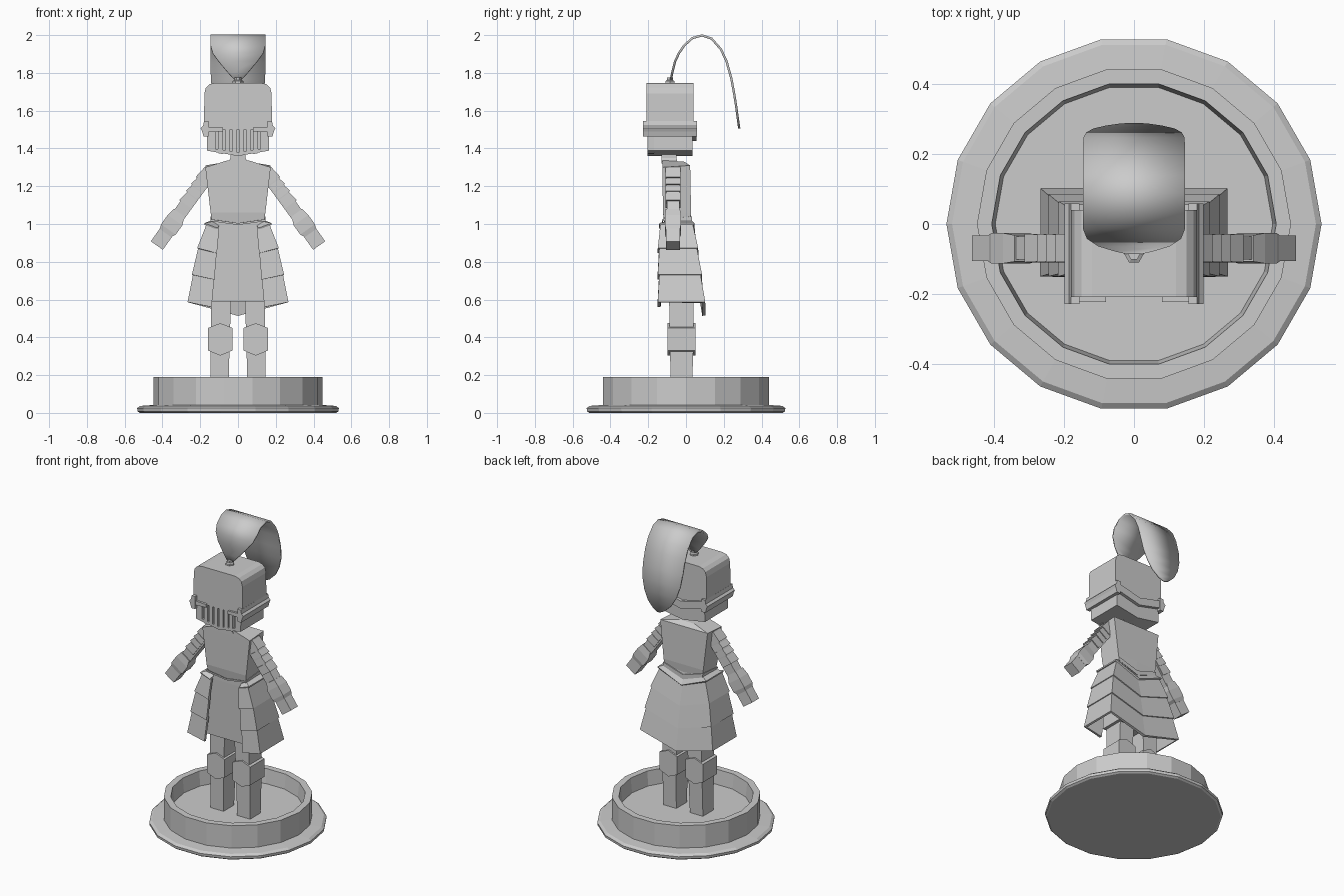
import bpy, bmesh, math
from mathutils import Vector


def finish(name, bm, mirror=False, thick=0):
    bmesh.ops.recalc_face_normals(bm, faces=bm.faces)
    me = bpy.data.meshes.new(name)
    bm.to_mesh(me)
    bm.free()
    ob = bpy.data.objects.new(name, me)
    bpy.context.collection.objects.link(ob)
    if mirror:
        m = ob.modifiers.new("mirror", 'MIRROR')
        m.use_clip = True
    if thick:
        s = ob.modifiers.new("thickness", 'SOLIDIFY')
        s.thickness = thick
        s.offset = 0
    return ob


def loft(name, rings, mirror=False, closed=True, thick=0):
    """Skin a list of point rings; closed rings get end caps."""
    bm = bmesh.new()
    vs = [[bm.verts.new(p) for p in r] for r in rings]
    n = len(rings[0])
    for a, b in zip(vs, vs[1:]):
        for i in range(n if closed else n - 1):
            j = (i + 1) % n
            bm.faces.new((a[i], a[j], b[j], b[i]))
    if closed:
        bm.faces.new(vs[0])
        bm.faces.new(vs[-1])
    return finish(name, bm, mirror, thick)


def tower(name, secs, mirror=False):
    """Stacked rectangles: (z, x0, x1, y0, y1)."""
    return loft(name, [[(x0, y0, z), (x1, y0, z), (x1, y1, z), (x0, y1, z)]
                       for z, x0, x1, y0, y1 in secs], mirror)


def prism(name, pts, y0, y1, mirror=False):
    """Outline in x/z pushed along y."""
    return loft(name, [[(x, y, z) for x, z in pts] for y in (y0, y1)], mirror)


def turned(name, prof, n, cy=0.0):
    return loft(name, [[(r * math.cos(2 * math.pi * i / n),
                         cy + r * math.sin(2 * math.pi * i / n), z)
                        for i in range(n)] for r, z in prof])


# dish-shaped stand
turned("stand", [(.52, 0), (.532, .008), (.534, .025), (.518, .037), (.447, .042),
                 (.447, .19), (.405, .19), (.395, .095)], 18)

# legs and knee guards
tower("leg", [(.09, .05, .145, -.08, .03), (.36, .045, .145, -.085, .04),
              (.64, .035, .14, -.09, .04)], True)
prism("knee_guard", [(.03, .33), (.094, .303), (.158, .33), (.158, .45),
                     (.094, .475), (.03, .45)], -.098, .05, True)

# hips under the coat
tower("hips", [(.59, -.16, .16, -.10, .05), (.97, -.15, .15, -.11, .03),
               (1.03, -.13, .13, -.11, .02)])

# coat skirt: three overlapping bands, each running front flap - side - back centre
levels = [(1.0, .165, .10, -.135, .035), (.87, .207, .112, -.14, .055),
          (.73, .235, .125, -.14, .075), (.585, .258, .14, -.14, .092)]


def coat_line(lv, grow):
    z, xo, xi, yf, yb = lv
    return [(xi, yf - grow, z - .025), (xo + grow, yf - grow, z),
            (xo + grow, yb + grow, z), (0, yb + grow, z - .07)]


for k in range(3):
    up = levels[k]
    if k:
        up = (up[0] + .015,) + up[1:]
    loft(f"coat_band_{k + 1}", [coat_line(up, -.006), coat_line(levels[k + 1], .003)],
         True, False, .018)
# sloped waist joining coat and torso
loft("coat_waist", [[(.11, -.14, .975), (.178, -.14, 1.0), (.178, .042, 1.0), (0, .046, .93)],
                    [(.10, -.10, .99), (.13, -.10, 1.01), (.125, .02, 1.02), (0, .02, .97)]],
     True, False, .01)

# torso with V-shaped lower hem
loft("torso", [[(0, -.115, 1.002), (.14, -.115, 1.022), (.14, .022, 1.022), (0, .022, .985)],
               [(0, -.122, 1.06), (.145, -.122, 1.06), (.145, .027, 1.06), (0, .027, 1.06)],
               [(0, -.125, 1.30), (.173, -.125, 1.30), (.173, .022, 1.31), (0, .022, 1.31)],
               [(0, -.125, 1.337), (.055, -.125, 1.337), (.055, -.01, 1.33), (0, -.01, 1.33)]],
     True)
loft("waist_belt", [[(0, -.124, .995), (.143, -.124, 1.015), (.143, .03, 1.015), (0, .03, .965)],
                    [(0, -.124, 1.005), (.143, -.124, 1.025), (.143, .03, 1.04), (0, .03, .995)]],
     True, False, .006)
tower("neck", [(1.32, -.055, .055, -.13, -.045), (1.35, -.04, .04, -.13, -.05),
               (1.40, -.04, .04, -.13, -.05)])

# arms built along a slanted axis: (s, inner, outer, front, back)
origin, along, out = Vector((.16, 0, 1.265)), Vector((.58, 0, -.815)), Vector((.815, 0, .58))


def limb(name, secs):
    rings = []
    for s, t0, t1, y0, y1 in secs:
        ring = []
        for t, y in ((t0, y0), (t1, y0), (t1, y1), (t0, y1)):
            p = origin + along * s + out * t
            ring.append((p.x, y, p.z))
        rings.append(ring)
    loft(name, rings, True)


limb("arm", [(-.02, -.04, .035, -.105, -.032), (.30, -.036, .034, -.10, -.036),
             (.40, -.036, .036, -.10, -.036)])
for k, s in enumerate((-.02, .055, .10, .145)):
    e = (.05, .095, .14, .20)[k]
    limb(f"arm_plate_{k + 1}", [(s, -.028, .034, -.107, -.030), (e, -.028, .043, -.109, -.028)])
limb("forearm_guard", [(.255, -.03, .04, -.107, -.032), (.30, -.048, .047, -.112, -.026),
                       (.36, -.048, .047, -.112, -.026), (.385, -.034, .038, -.107, -.032)])
limb("hand", [(.38, -.039, .039, -.105, -.033), (.465, -.039, .039, -.105, -.033)])

# helmet: rounded upper shell, jaw, grille, side bands, chevron neck guard
half = [(.18, 1.50), (.178, 1.69), (.17, 1.722), (.15, 1.74), (.12, 1.747)]
prism("helmet", half + [(-x, z) for x, z in reversed(half)], -.208, .04)
prism("jaw", [(-.16, 1.51), (-.163, 1.388), (0, 1.36), (.163, 1.388), (.16, 1.51)], -.175, .035)
prism("jaw_side", [(.12, 1.51), (.12, 1.381), (.163, 1.388), (.165, 1.51)], -.205, -.17, True)
prism("jaw_rim", [(0, 1.36), (.163, 1.388), (.163, 1.405), (0, 1.378)], -.205, -.17, True)
for i in range(3):
    x = .019 + .0365 * i
    prism(f"grille_bar_{i + 1}", [(x - .013, 1.37), (x + .013, 1.375), (x + .013, 1.51),
                                  (x - .013, 1.51)], -.205, -.17, True)
prism("side_band", [(.155, 1.545), (.18, 1.545), (.185, 1.52), (.198, 1.508), (.19, 1.49),
                    (.182, 1.462), (.155, 1.462)], -.228, .058, True)
prism("brow_end", [(.08, 1.49), (.08, 1.51), (.185, 1.515), (.185, 1.485)], -.222, -.20, True)
prism("neck_guard", [(0, 1.44), (.165, 1.48), (.165, 1.53), (0, 1.49)], .03, .055, True)

# crest holder and curved plume ribbon: (y, z, half width)
turned("crest_holder", [(.028, 1.74), (.028, 1.757), (.018, 1.762), (.018, 1.775)], 6, -.085)
keys = [(-.08, 1.765, .02), (-.073, 1.80, .052), (-.058, 1.86, .102), (-.037, 1.905, .134),
        (-.01, 1.945, .145), (.035, 1.985, .145), (.085, 1.998, .145), (.135, 1.982, .145),
        (.185, 1.925, .145), (.215, 1.86, .145), (.24, 1.77, .144), (.255, 1.69, .136),
        (.266, 1.62, .115), (.274, 1.56, .082), (.28, 1.52, .04), (.282, 1.505, .01)]
plume = loft("plume", [[(-w, y, z), (w, y, z)] for y, z, w in keys], False, False, .012)
bpy.context.view_layer.objects.active = plume
plume.select_set(True)
bpy.ops.object.shade_smooth_by_angle(angle=math.radians(35))
